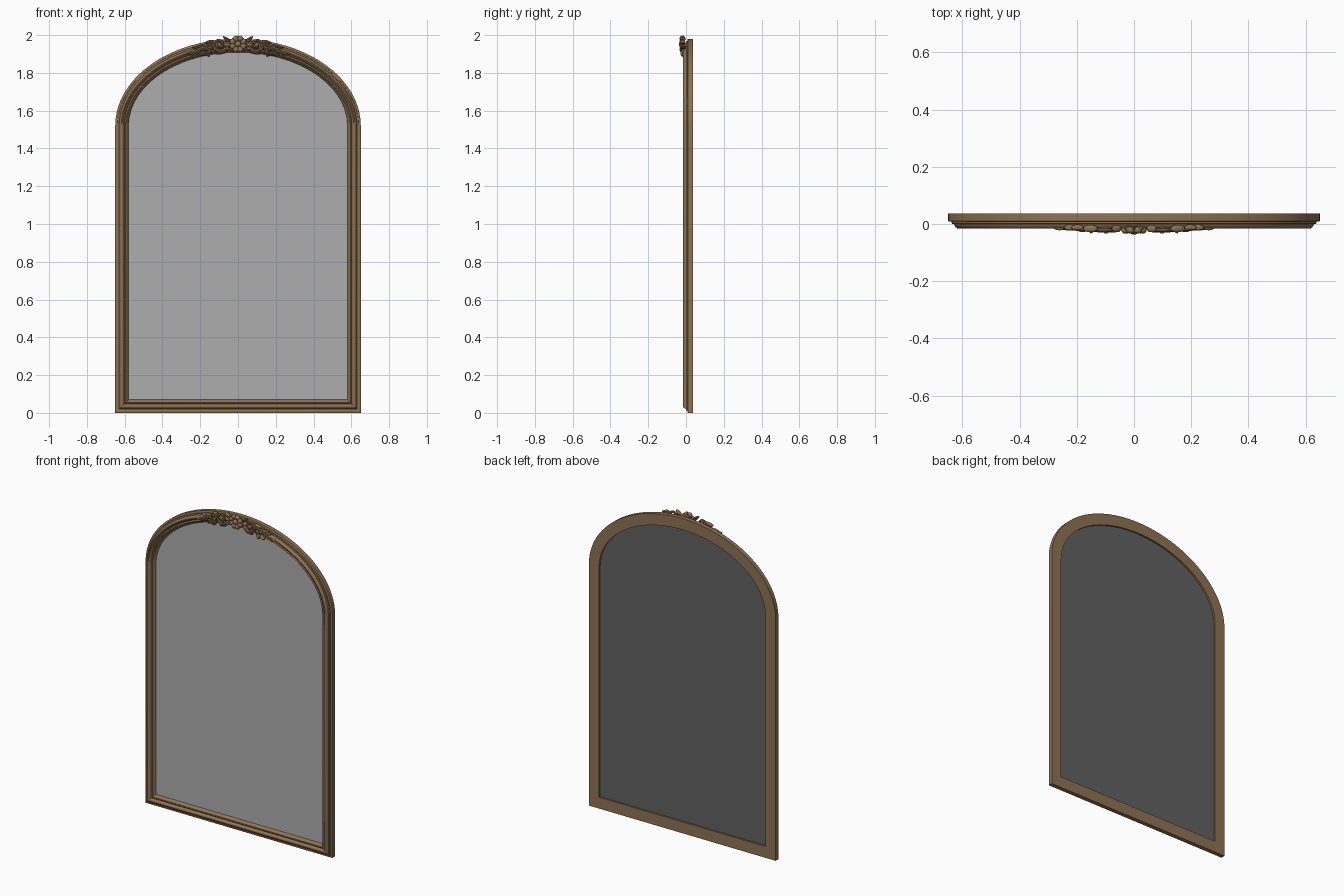
import bpy, bmesh
from math import sin, cos, pi, radians
from mathutils import Matrix, Vector

if "Cube" in bpy.data.objects:
    bpy.data.objects.remove(bpy.data.objects["Cube"])

HALF_W, SPRING, RISE = 0.65, 1.52, 0.46   # outer half width, arch start, arch height


def material(name, rgb):
    m = bpy.data.materials.new(name)
    m.diffuse_color = (*rgb, 1)
    m.use_nodes = True
    m.node_tree.nodes["Principled BSDF"].inputs["Base Color"].default_value = m.diffuse_color
    return m


GOLD = material("antique_gold", (0.27, 0.17, 0.085))
GLASS = material("mirror_grey", (0.42, 0.42, 0.42))
BACK = material("dark_grey_backing", (0.12, 0.12, 0.12))


def finish(name, bm, mat, angle=35):
    bmesh.ops.recalc_face_normals(bm, faces=bm.faces)
    me = bpy.data.meshes.new(name)
    bm.to_mesh(me)
    bm.free()
    ob = bpy.data.objects.new(name, me)
    bpy.context.collection.objects.link(ob)
    me.materials.append(mat)
    bpy.ops.object.select_all(action='DESELECT')
    ob.select_set(True)
    bpy.context.view_layer.objects.active = ob
    bpy.ops.object.shade_smooth_by_angle(angle=radians(angle))
    return ob


def outline(t, n=64):
    """Arched outline, moved inward by t."""
    w = HALF_W - t
    pts = [(-w, t), (w, t)]
    pts += [(w * cos(pi * i / n), SPRING + (RISE - t) * sin(pi * i / n)) for i in range(n + 1)]
    return pts


def loft(bm, rings, close_rings):
    """Skin a list of closed rings of vertices."""
    pairs = list(zip(rings, rings[1:] + rings[:1]))
    for a, b in pairs if close_rings else pairs[:-1]:
        for i in range(len(a)):
            j = (i + 1) % len(a)
            bm.faces.new((a[i], a[j], b[j], b[i]))


# moulded frame: (distance inward, depth) profile swept round the outline
PROFILE = [(0, .037), (0, .010), (.003, .008), (.012, .008), (.013, .001), (.021, .000),
           (.023, -.006), (.027, -.012), (.032, -.0155), (.037, -.0155), (.042, -.012),
           (.045, -.005), (.048, -.002), (.051, -.006), (.055, -.008), (.059, -.006),
           (.061, .000), (.066, .004), (.071, .012), (.071, .037)]
bm = bmesh.new()
loft(bm, [[bm.verts.new((x, y, z)) for x, z in outline(t)] for t, y in PROFILE], True)
finish("arched_frame", bm, GOLD)


# mirror glass and the backing panel behind it
def panel(name, y0, y1, mat):
    bm = bmesh.new()
    rings = [[bm.verts.new((x, y, z)) for x, z in outline(0.069)] for y in (y0, y1)]
    loft(bm, rings, False)
    for r in rings:
        bm.faces.new(r)
    finish(name, bm, mat)


panel("mirror_glass", .012, .018, GLASS)
panel("backing_panel", .018, .026, BACK)


# ---- carved crest ----
def leaf(bm, x, z, deg, length, width, y=-.014, depth=.012):
    """Pointed, domed leaf growing from (x, z) in the given direction."""
    vs = bmesh.ops.create_uvsphere(bm, u_segments=12, v_segments=8, radius=1)['verts']
    a = radians(deg)
    for v in vs:
        u = (v.co.x + 1) / 2
        w = v.co.z * width / 2 * (1.25 - 0.75 * u)
        d = v.co.y * depth * (0.7 + 0.3 * min(1, abs(v.co.z) * 3))   # central groove
        l = u * length
        v.co = (x + l * cos(a) - w * sin(a), y + d, z + l * sin(a) + w * cos(a))


def tube(bm, pts, r0, r1, y=-.021, squash=1.0):
    """Tapering rounded strip through points in the x-z plane."""
    rings, n = [], len(pts)
    for i, p in enumerate(pts):
        d = (Vector(pts[min(i + 1, n - 1)]) - Vector(pts[max(i - 1, 0)])).normalized()
        r = r0 + (r1 - r0) * i / (n - 1)
        rings.append([bm.verts.new((p[0] - d.y * r * cos(k * pi / 4),
                                    y + r * squash * sin(k * pi / 4),
                                    p[1] + d.x * r * cos(k * pi / 4))) for k in range(8)])
    loft(bm, rings, False)
    bm.faces.new(rings[0])
    bm.faces.new(rings[-1])


def spiral(cx, cz, r0, r1, a0, a1, n=36):
    return [(cx + (r0 + (r1 - r0) * i / n) * cos(radians(a0 + (a1 - a0) * i / n)),
             cz + (r0 + (r1 - r0) * i / n) * sin(radians(a0 + (a1 - a0) * i / n)))
            for i in range(n + 1)]


def bead(bm, x, z, r, y=-.024, depth=.012):
    m = Matrix.Translation((x, y, z)) @ Matrix.Diagonal((r, depth, r, 1))
    bmesh.ops.create_uvsphere(bm, u_segments=14, v_segments=8, radius=1, matrix=m)


def arch(x, t):
    """Height of the arch at x, t inward from the outer edge."""
    return SPRING + (RISE - t) * (1 - (x / (HALF_W - t)) ** 2) ** .5


# rosette in the middle
bm = bmesh.new()
RZ = 1.953
for k in range(8):
    a = pi / 4 * k + pi / 8
    bead(bm, .031 * cos(a), RZ + .031 * sin(a), .0155, y=-.022, depth=.012)
for k in range(8):
    leaf(bm, 0, RZ, 45 * k, .046, .022, y=-.016, depth=.011)
bead(bm, 0, RZ, .016, y=-.025, depth=.012)
finish("crest_rosette", bm, GOLD)

# scrolls, mirrored
bm = bmesh.new()
tube(bm, spiral(.098, 1.949, .038, .008, -150, 330), .009, .006)
bead(bm, .098, 1.949, .011, y=-.022)
tube(bm, spiral(.150, 1.932, .024, .006, 190, -200), .008, .005, y=-.020)
bead(bm, .150, 1.932, .008, y=-.021)
stem = [(.165 + .1 * i / 14, arch(.165 + .1 * i / 14, .036) + .008 * sin(i / 14 * 2 * pi))
        for i in range(15)]
tube(bm, stem, .010, .004, y=-.016)
scrolls = finish("crest_scrolls", bm, GOLD)

# acanthus leaves, mirrored
bm = bmesh.new()
for x, z, deg, ln, wd in [
        (.045, 1.935, -25, .050, .024), (.045, 1.965, 40, .045, .022),
        (.060, 1.920, -20, .060, .024), (.125, 1.968, -10, .055, .022),
        (.140, 1.925, -50, .045, .024), (.150, 1.912, -75, .028, .020),
        (.165, 1.912, -35, .040, .018), (.175, 1.940, 0, .045, .020),
        (.195, 1.925, -45, .040, .018), (.205, 1.930, 5, .040, .016),
        (.225, 1.915, -50, .035, .014), (.240, 1.912, -18, .045, .016)]:
    leaf(bm, x, z, deg, ln, wd, y=-.016 if x < .17 else -.012,
         depth=.014 if x < .17 else .011)
leaves = finish("crest_leaves", bm, GOLD)

for ob in (scrolls, leaves):
    mod = ob.modifiers.new("mirror", 'MIRROR')
    mod.use_axis = (True, False, False)
    mod.use_mirror_merge = False
